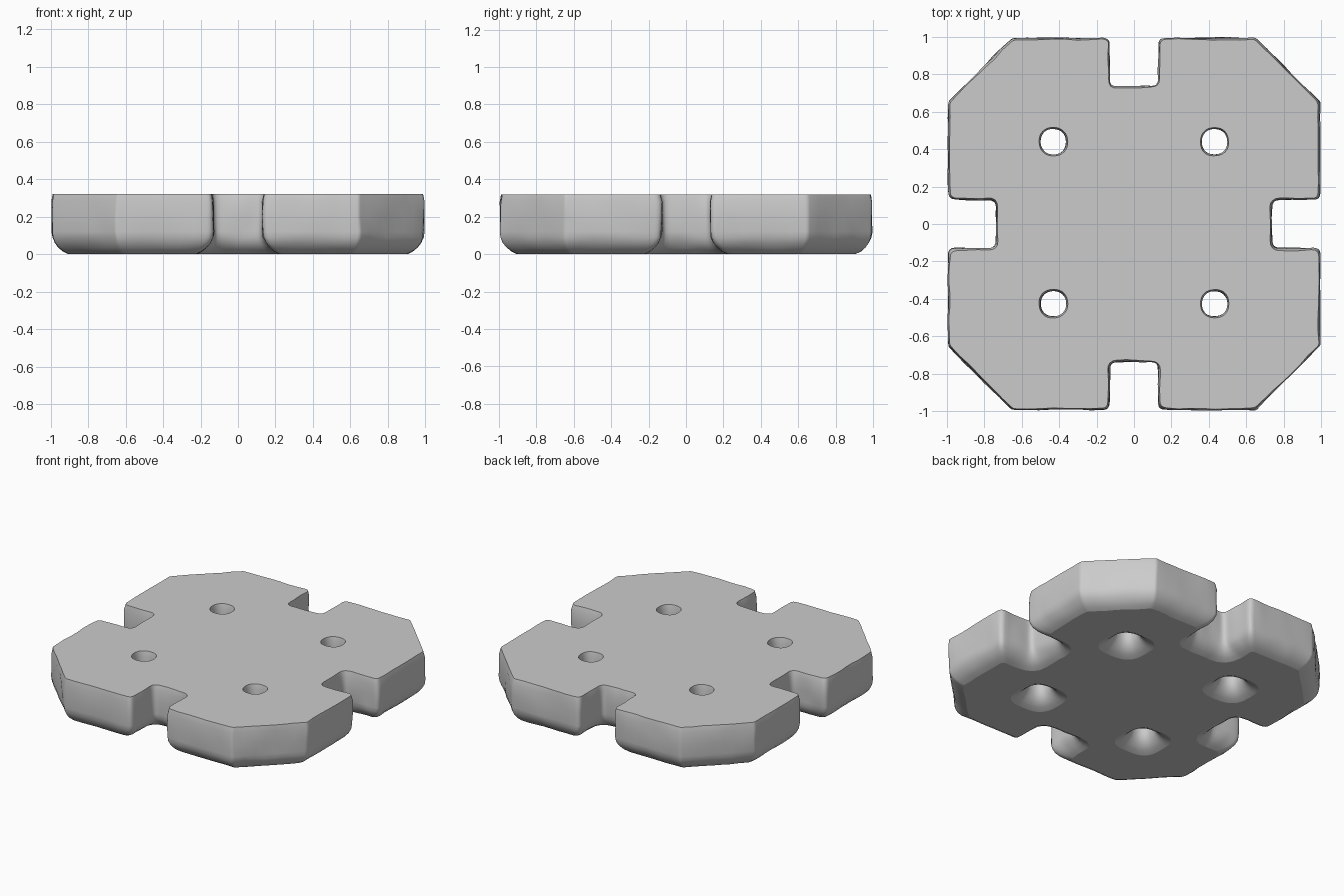
import bpy, bmesh, math
from mathutils import Vector, noise

cube = bpy.data.objects.get("Cube")
if cube:
    bpy.data.objects.remove(cube)

HEIGHT = 0.32
# Wall profile: (inset into the material, height), top to bottom
PROFILE = [(0.008, HEIGHT), (0.0, 0.28), (0.0, 0.2), (0.0, 0.12)]
for step in range(1, 6):
    a = math.radians(step * 14)
    PROFILE.append((0.14 * (1 - math.cos(a)), 0.12 * (1 - math.sin(a) / math.sin(math.radians(70)))))

# Sharp outline: one quarter (notch, side, cut corner) turned four times
QUARTER = [(0.735, -0.13), (0.735, 0.13), (0.992, 0.13), (0.992, 0.65), (0.65, 0.992), (0.13, 0.992)]


def turn(p, k):
    for _ in range(k):
        p = (-p[1], p[0])
    return Vector(p)


OUTLINE = [turn(p, k) for k in range(4) for p in QUARTER]


def plate_loop(inset):
    """Outline moved inward, with rounded corners and divided straight sides."""
    n = len(OUTLINE)
    dirs = [(OUTLINE[(i + 1) % n] - OUTLINE[i]).normalized() for i in range(n)]
    corners = []
    for i, p in enumerate(OUTLINE):
        u, v = dirs[i - 1], dirs[i]
        n1, n2 = Vector((-u.y, u.x)), Vector((-v.y, v.x))
        centre = p + (n1 + n2) / (1 + n1.dot(n2)) * inset
        turn_angle = math.atan2(u.x * v.y - u.y * v.x, u.dot(v))
        radius = 0.035 if turn_angle > 0 else 0.04 + inset
        t = radius * math.tan(abs(turn_angle) / 2)
        a, b = centre - u * t, centre + v * t
        corners.append([a.lerp(centre, s).lerp(centre.lerp(b, s), s) for s in (0, 0.25, 0.5, 0.75, 1)])
    loop = []
    for i, arc in enumerate(corners):
        nxt = corners[(i + 1) % n][0]
        loop += arc + [arc[-1].lerp(nxt, k / 7) for k in range(1, 7)]
    return loop


def hole_loop(cx, cy, inset):
    """Hole ring that grows wider and squarer towards the underside."""
    power = 2 / (2.2 + 8 * inset)
    radius = 0.068 + inset
    ring = []
    for k in range(32):
        c, s = math.cos(math.tau * k / 32), math.sin(math.tau * k / 32)
        ring.append(Vector((cx + radius * math.copysign(abs(c) ** power, c),
                            cy + radius * math.copysign(abs(s) ** power, s))))
    return ring


bm = bmesh.new()


def wall(make_loop, rough):
    """Skin a wall down the profile; return its top and bottom edges."""
    rings = []
    for inset, z in PROFILE:
        ring = []
        for p in make_loop(inset):
            q = Vector((p.x, p.y, z))
            wobble = noise.noise_vector(q * Vector((9, 9, 9)).x) * rough
            ring.append(bm.verts.new((q.x + wobble.x, q.y + wobble.y, z)))
        rings.append(ring)
    n = len(rings[0])
    for upper, lower in zip(rings, rings[1:]):
        for i in range(n):
            j = (i + 1) % n
            bm.faces.new((upper[i], lower[i], lower[j], upper[j])).smooth = True
    return [[bm.edges.get((r[i], r[(i + 1) % n])) for i in range(n)] for r in (rings[0], rings[-1])]


# Outer wall with four notches, and four through holes
rims = [wall(plate_loop, 0.008)]
for sx in (-1, 1):
    for sy in (-1, 1):
        rims.append(wall(lambda d, x=sx, y=sy: hole_loop(x * 0.43, y * 0.432 + 0.007, d), 0.003))

# Flat top and underside, crisp at their rims
for level in (0, 1):
    edges = [e for rim in rims for e in rim[level]]
    for e in edges:
        e.smooth = False
    filled = bmesh.ops.triangle_fill(bm, use_beauty=True, use_dissolve=False, edges=edges,
                                     normal=(0, 0, 1 if level == 0 else -1))
    for item in filled["geom"]:
        if isinstance(item, bmesh.types.BMFace):
            item.smooth = False

bmesh.ops.recalc_face_normals(bm, faces=bm.faces)
mesh = bpy.data.meshes.new("notched_plate")
bm.to_mesh(mesh)
bm.free()
plate = bpy.data.objects.new("notched_plate", mesh)
bpy.context.collection.objects.link(plate)

# Plain grey material
grey = bpy.data.materials.new("light_grey")
grey.use_nodes = True
colour = (0.6, 0.6, 0.6, 1)
grey.diffuse_color = colour
grey.node_tree.nodes["Principled BSDF"].inputs["Base Color"].default_value = colour
mesh.materials.append(grey)
